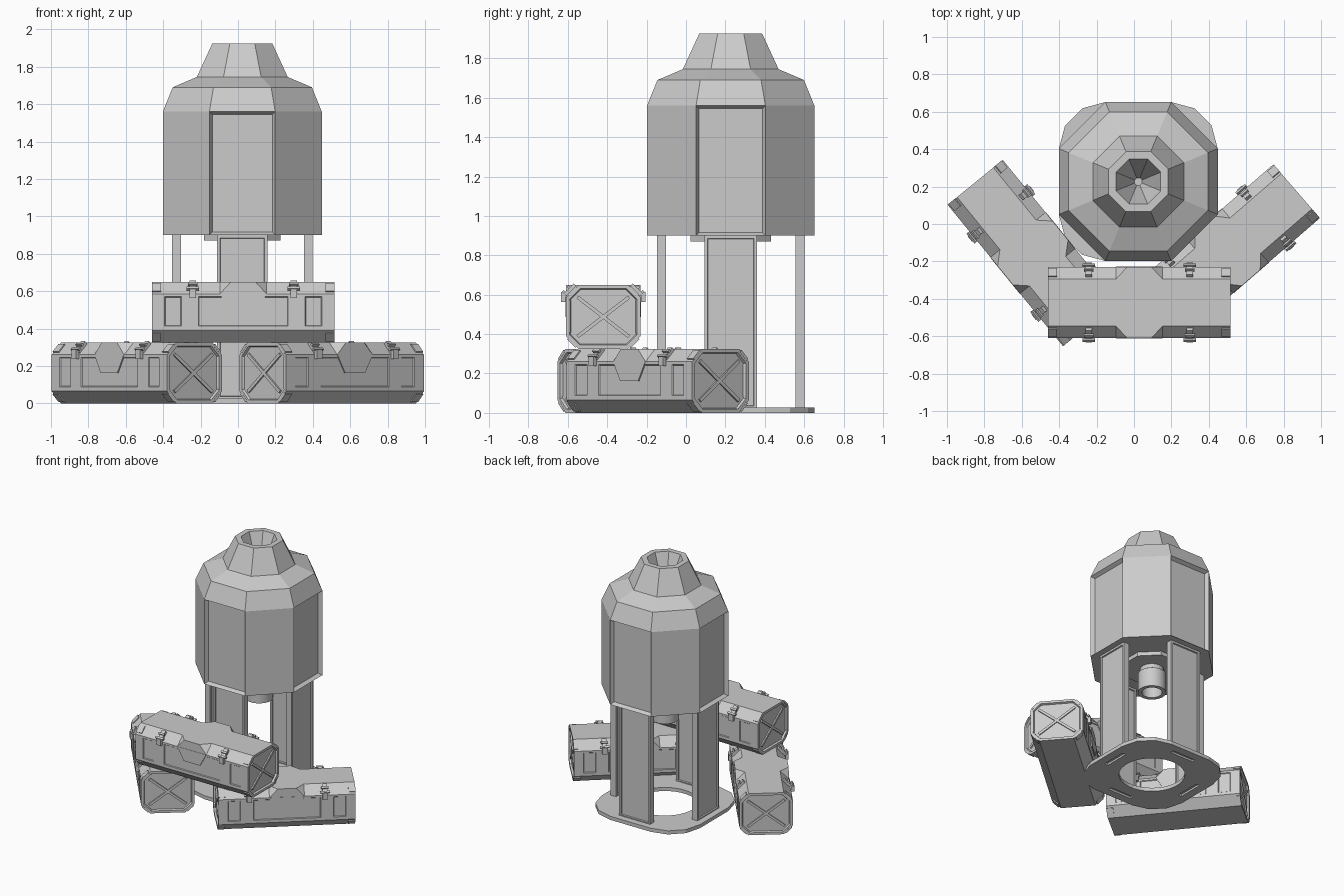
import bpy, bmesh, math
from mathutils import Matrix, Vector

if "Cube" in bpy.data.objects:
    bpy.data.objects.remove(bpy.data.objects["Cube"])

grey = bpy.data.materials.new("plain grey")
grey.use_nodes = True
GREY = (0.6, 0.6, 0.6, 1)
grey.diffuse_color = GREY
grey.node_tree.nodes["Principled BSDF"].inputs["Base Color"].default_value = GREY


def finish(name, bm, matrix=Matrix()):
    bmesh.ops.recalc_face_normals(bm, faces=bm.faces)
    mesh = bpy.data.meshes.new(name)
    bm.to_mesh(mesh)
    bm.free()
    mesh.materials.append(grey)
    obj = bpy.data.objects.new(name, mesh)
    obj.matrix_world = matrix
    bpy.context.collection.objects.link(obj)
    return obj


def add_box(bm, loc, size, rot=Matrix()):
    m = Matrix.Translation(loc) @ rot @ Matrix.Diagonal((*size, 1))
    return bmesh.ops.create_cube(bm, size=1, matrix=m)["verts"]


def add_hull(bm, points):
    verts = [bm.verts.new(p) for p in points]
    bmesh.ops.convex_hull(bm, input=verts)


def ring_solid(sides, profile):
    """Stack of regular rings given as (apothem, height), capped at both ends."""
    bm = bmesh.new()
    rings = []
    for r, z in profile:
        r /= math.cos(math.pi / sides)
        angles = [(i + 0.5) * math.tau / sides for i in range(sides)]
        rings.append([bm.verts.new((r * math.cos(a), r * math.sin(a), z)) for a in angles])
    for a, b in zip(rings, rings[1:]):
        for i in range(sides):
            j = (i + 1) % sides
            bm.faces.new((a[i], a[j], b[j], b[i]))
    bm.faces.new(rings[0][::-1])
    bm.faces.new(rings[-1])
    bmesh.ops.recalc_face_normals(bm, faces=bm.faces)
    return bm


# ---------- Tower ----------
TOWER = Matrix.Translation((0.023, 0.227, 0))
LOW, HIGH = 0.9, 1.56

# Octagonal tank with a funnel mouth and four recessed panels
bm = ring_solid(8, [(0.425, LOW), (0.425, HIGH), (0.372, 1.69), (0.243, 1.745),
                    (0.16, 1.925), (0.12, 1.925), (0.02, 1.66)])
panels = [f for f in bm.faces
          if abs(f.calc_center_median().z - (LOW + HIGH) / 2) < 0.01
          and max(abs(f.normal.x), abs(f.normal.y)) > 0.99]
bmesh.ops.inset_individual(bm, faces=panels, thickness=0.022, depth=-0.028)
finish("tank", bm, TOWER)

finish("tank_underplate", ring_solid(8, [(0.205, 0.87), (0.205, 0.91)]), TOWER)

# Hollow outlet pipe
nozzle = finish("outlet_nozzle", ring_solid(
    24, [(0.085, 0.88), (0.085, 0.84), (0.1, 0.83), (0.1, 0.68),
         (0.072, 0.68), (0.072, 0.8)]), TOWER)
bpy.context.view_layer.objects.active = nozzle
nozzle.select_set(True)
bpy.ops.object.shade_smooth_by_angle(angle=math.radians(35))
nozzle.select_set(False)

# Four legs with sunken panels
for i, side in enumerate(("left", "back", "right", "front")):
    bm = bmesh.new()
    add_box(bm, (0.352, 0, 0.46), (0.046, 0.268, 0.88))
    bmesh.ops.recalc_face_normals(bm, faces=bm.faces)
    broad = [f for f in bm.faces if abs(f.normal.x) > 0.9]
    bmesh.ops.inset_individual(bm, faces=broad, thickness=0.022)
    bmesh.ops.inset_individual(bm, faces=broad, thickness=0.004, depth=-0.01)
    finish(side + "_leg", bm, TOWER @ Matrix.Rotation(i * math.pi / 2, 4, "Z"))

# Rounded base plate with a round opening and four slots underneath
bm = bmesh.new()
add_box(bm, (0, 0, 0.014), (0.85, 0.85, 0.028))
upright = [e for e in bm.edges if abs(e.verts[0].co.z - e.verts[1].co.z) > 0.01]
bmesh.ops.bevel(bm, geom=upright, offset=0.25, segments=3, profile=0.5, affect="EDGES")
base = finish("base_plate", bm, TOWER)

cutters = [finish("opening_cutter", ring_solid(32, [(0.235, -0.1), (0.235, 0.1)]), TOWER)]
for i in range(4):
    bm = bmesh.new()
    add_box(bm, (0.345, 0, 0), (0.03, 0.2, 0.03))
    cutters.append(finish("slot_cutter", bm, TOWER @ Matrix.Rotation(i * math.pi / 2, 4, "Z")))
bpy.context.view_layer.update()
bpy.context.view_layer.objects.active = base
for cutter in cutters:
    cutter.hide_render = True
    mod = base.modifiers.new("cut", "BOOLEAN")
    mod.operation = "DIFFERENCE"
    mod.solver = "EXACT"
    mod.object = cutter
    bpy.ops.object.modifier_apply(modifier=mod.name)
for cutter in cutters:
    bpy.data.objects.remove(cutter)

# ---------- Crates ----------
L, W, H, C = 0.4875, 0.19, 0.1625, 0.065   # half length, width, height; corner cut


def crate_shell():
    bm = bmesh.new()
    add_box(bm, (0, 0, 0), (2 * L, 2 * W, 2 * H))
    long_edges = [e for e in bm.edges if abs(e.verts[0].co.x - e.verts[1].co.x) > 0.1]
    bmesh.ops.bevel(bm, geom=long_edges, offset=C, segments=1, affect="EDGES")
    bmesh.ops.recalc_face_normals(bm, faces=bm.faces)

    # Sunken side panels
    cuts = [((x, 0, 0), (1, 0, 0)) for x in (-0.42, -0.33, -0.24, 0.24, 0.33, 0.42)]
    cuts += [((0, 0, z), (0, 0, 1)) for z in (-0.075, 0.083)]
    for co, no in cuts:
        faces = [f for f in bm.faces if abs(f.normal.y) > 0.99]
        geom = list({g for f in faces for g in (*f.verts, *f.edges)}) + faces
        bmesh.ops.bisect_plane(bm, geom=geom, plane_co=co, plane_no=no)
    sunk = []
    for f in bm.faces:
        c = f.calc_center_median()
        if abs(f.normal.y) > 0.99 and abs(c.z) < 0.05:
            if abs(c.x) < 0.1 or 0.33 < abs(c.x) < 0.42:
                sunk.append(f)
    bmesh.ops.inset_individual(bm, faces=sunk, thickness=0.006, depth=-0.006)

    # Sunken ends
    ends = [f for f in bm.faces if abs(f.normal.x) > 0.99 and f.calc_area() > 0.05]
    bmesh.ops.inset_individual(bm, faces=ends, thickness=0.02)
    bmesh.ops.inset_individual(bm, faces=ends, thickness=0.006, depth=-0.014)
    return bm


def crate_fittings():
    bm = bmesh.new()
    for sx in (-1, 1):
        # Crossed braces and corner guards on each end
        for sy in (-1, 1):
            tilt = Matrix.Rotation(sy * math.atan2(0.2, 0.26), 4, "X")
            add_box(bm, (sx * (L - 0.011), 0, 0), (0.014, 0.33, 0.018), tilt)
            for sz in (-1, 1):
                turn = Matrix.Rotation(-sy * sz * math.pi / 4, 4, "X")
                spot = (sx * (L - 0.024), sy * (W - C / 2), sz * (H - C / 2))
                add_box(bm, spot, (0.05, 0.06, 0.014), turn)
    return bm


def centre_blocks():
    bm = bmesh.new()
    for s in (-1, 1):
        pts = []
        for sx in (-1, 1):
            pts += [(sx * 0.125, s * (W - C), H), (sx * 0.065, s * W, H),
                    (sx * 0.125, s * W, H - C), (sx * 0.125, s * (W - C), H - C)]
        add_hull(bm, pts)
        add_hull(bm, [(sx * x, s * (W + d), z) for sx in (-1, 1) for d in (-0.02, 0.002)
                      for x, z in ((0.125, H - C), (0.07, 0))])
    return bm


def crate_latches():
    bm = bmesh.new()
    for x in (-0.27, 0.27):
        for s in (-1, 1):
            tilt = Matrix.Rotation(-s * math.pi / 4, 4, "X")
            add_box(bm, (x, s * 0.168, 0.138), (0.034, 0.07, 0.02), tilt)
            add_box(bm, (x, s * 0.2, 0.127), (0.068, 0.014, 0.014), tilt)
            add_box(bm, (x, s * 0.176, 0.151), (0.05, 0.014, 0.014), tilt)
            add_box(bm, (x, s * 0.203, 0.1), (0.036, 0.022, 0.05))
    return bm


placements = {"upper_crate": ((0.028, -0.42, 0.4875), 0),
              "right_crate": ((-0.541, -0.155, H), -50.8),
              "left_crate": ((0.501, -0.144, H), 40.9)}
for name, (loc, angle) in placements.items():
    m = Matrix.Translation(Vector(loc)) @ Matrix.Rotation(math.radians(angle), 4, "Z")
    finish(name + "_shell", crate_shell(), m)
    finish(name + "_end_fittings", crate_fittings(), m)
    finish(name + "_centre_blocks", centre_blocks(), m)
    finish(name + "_latches", crate_latches(), m)
